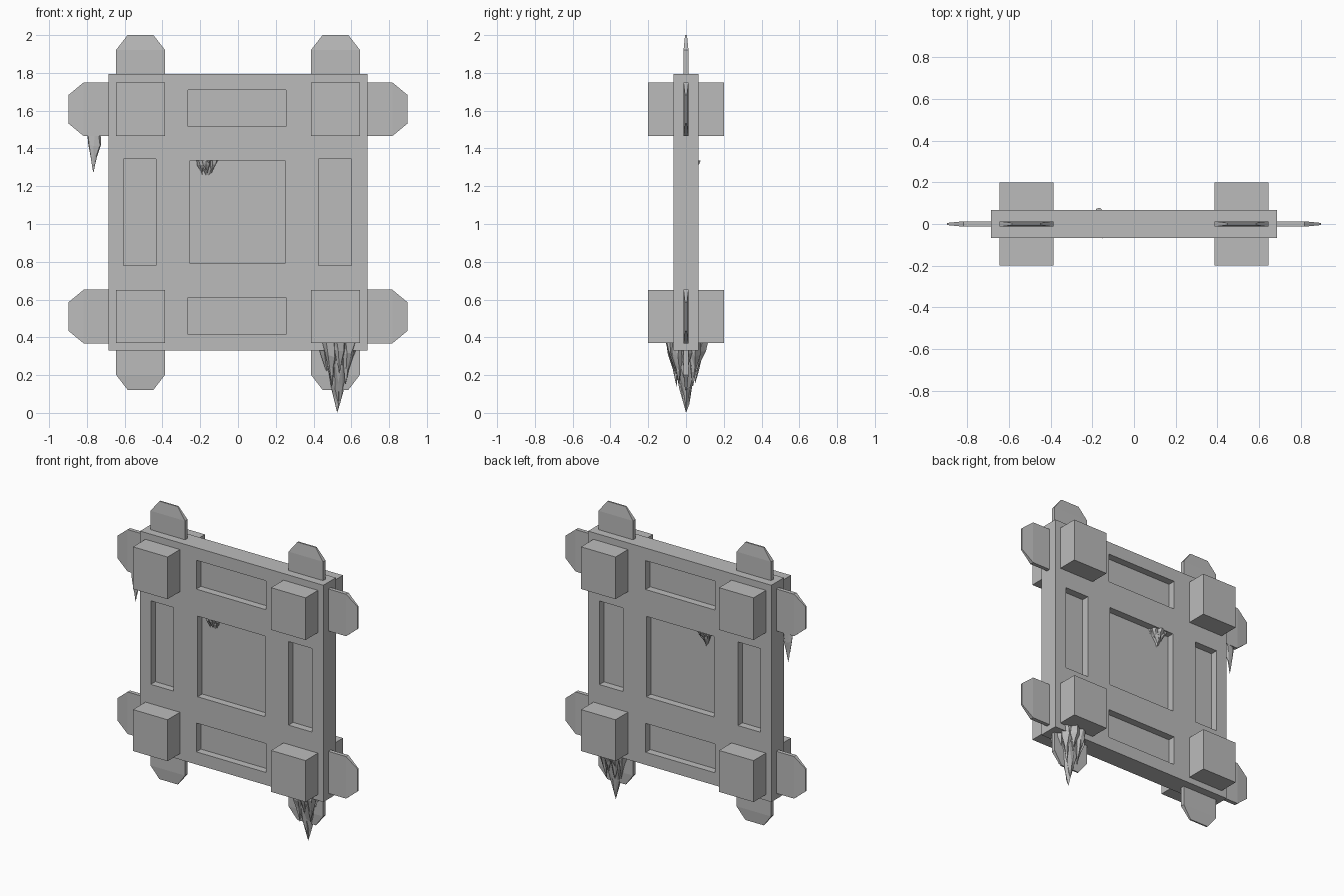
import bpy, bmesh, math, random
from mathutils import Vector

random.seed(4)
cube = bpy.data.objects.get("Cube")
if cube:
    bpy.data.objects.remove(cube, do_unlink=True)

stone = bpy.data.materials.new("grey_stone")
stone.use_nodes = True
GREY = (0.5, 0.5, 0.5, 1)
stone.diffuse_color = GREY
stone.node_tree.nodes["Principled BSDF"].inputs["Base Color"].default_value = GREY


def finish(bm, name):
    bmesh.ops.recalc_face_normals(bm, faces=bm.faces)
    mesh = bpy.data.meshes.new(name)
    bm.to_mesh(mesh)
    bm.free()
    mesh.materials.append(stone)
    obj = bpy.data.objects.new(name, mesh)
    bpy.context.collection.objects.link(obj)
    return obj


def add_box(bm, x0, x1, y0, y1, z0, z1):
    verts = bmesh.ops.create_cube(bm, size=1)["verts"]
    for v in verts:
        v.co = ((x0 + x1) / 2 + v.co.x * (x1 - x0),
                (y0 + y1) / 2 + v.co.y * (y1 - y0),
                (z0 + z1) / 2 + v.co.z * (z1 - z0))


# Main slab with recessed panels on both faces
X, Y, Z0, Z1 = 0.685, 0.067, 0.33, 1.795
bm = bmesh.new()
add_box(bm, -X, X, -Y, Y, Z0, Z1)
slab = finish(bm, "slab")

recesses = [(-0.255, 0.25, 0.79, 1.335),
            (-0.265, 0.255, 1.515, 1.71), (-0.265, 0.255, 0.415, 0.61),
            (-0.605, -0.435, 0.78, 1.345), (0.425, 0.6, 0.78, 1.345)]
bm = bmesh.new()
for x0, x1, z0, z1 in recesses:
    add_box(bm, x0, x1, 0.018, 0.2, z0, z1)
    add_box(bm, x0, x1, -0.2, -0.018, z0, z1)
cutter = finish(bm, "recess_cutter")
cutter.hide_render = True
mod = slab.modifiers.new("recesses", "BOOLEAN")
mod.operation = "DIFFERENCE"
mod.solver = "EXACT"
mod.object = cutter
bpy.context.view_layer.objects.active = slab
bpy.ops.object.modifier_apply(modifier=mod.name)
bpy.data.objects.remove(cutter, do_unlink=True)


# Thin tab with chamfered corners and a tapering edge
def tab(name, root, out, half_width, length):
    out = Vector(out)
    side = Vector((out.z, 0, -out.x))
    rows = [(-0.05, half_width, 0.013),
            (length * 0.62, half_width, 0.013),
            (length, half_width * 0.53, 0.005)]
    bm = bmesh.new()
    rings = []
    for d, w, t in rows:
        rings.append([bm.verts.new(Vector(root) + out * d + side * s * w + Vector((0, k * t, 0)))
                      for s, k in ((-1, -1), (1, -1), (1, 1), (-1, 1))])
    for a, b in zip(rings, rings[1:]):
        for i in range(4):
            j = (i + 1) % 4
            bm.faces.new((a[i], a[j], b[j], b[i]))
    bm.faces.new(rings[0])
    bm.faces.new(rings[-1])
    finish(bm, name)


# Corner blocks through the slab, and the tabs beside them
for side, sx in (("right", -1), ("left", 1)):
    for level, z0, z1 in (("lower", 0.37, 0.65), ("upper", 1.465, 1.75)):
        bm = bmesh.new()
        xs = sorted((sx * 0.387, sx * 0.645))
        add_box(bm, *xs, -0.2, 0.2, z0, z1)
        finish(bm, f"{level}_{side}_block")
        tab(f"{level}_{side}_side_tab", (sx * X, 0, (z0 + z1) / 2), (sx, 0, 0), 0.142, 0.213)
    tab(f"{side}_top_tab", (sx * 0.516, 0, Z1), (0, 0, 1), 0.129, 0.205)
    tab(f"{side}_bottom_tab", (sx * 0.516, 0, Z0), (0, 0, -1), 0.129, 0.208)


# Jagged hanging spike: uneven rings narrowing to a tip
def add_spike(bm, base, tip, radius, sides=7, flat=1.0):
    base, tip = Vector(base), Vector(tip)
    rings = []
    for t, r in ((0, 1), (0.3, 0.85), (0.6, 0.45), (0.82, 0.2)):
        c = base.lerp(tip, t)
        ring = []
        for i in range(sides):
            a = math.tau * (i + 0.5 * random.random()) / sides
            rr = radius * r * random.uniform(0.75, 1.1)
            dz = 0 if t == 0 else random.uniform(-0.06, 0.06) * (base.z - tip.z)
            ring.append(bm.verts.new(c + Vector((rr * math.cos(a), rr * flat * math.sin(a), dz))))
        rings.append(ring)
    end = bm.verts.new(tip)
    for a, b in zip(rings, rings[1:]):
        for i in range(sides):
            j = (i + 1) % sides
            bm.faces.new((a[i], a[j], b[j]))
            bm.faces.new((a[i], b[j], b[i]))
    for i in range(sides):
        bm.faces.new((rings[-1][i], rings[-1][(i + 1) % sides], end))
    bm.faces.new(rings[0])


# Cluster: a long middle spike ringed by shorter ones
def cluster(name, centre, top, bottom, radius, count):
    cx, cy = centre
    h = top - bottom
    bm = bmesh.new()
    add_spike(bm, (cx, cy, top), (cx, cy, bottom), radius * 0.72, 9)
    for i in range(count):
        a = math.tau * i / count
        ux, uy = math.cos(a), math.sin(a)
        r = radius * 0.7
        drop = h * random.uniform(0.4, 0.66)
        add_spike(bm, (cx + ux * r, cy + uy * r, top),
                  (cx + ux * r * 0.72, cy + uy * r * 0.72, top - drop), radius * 0.34, 6)
    finish(bm, name)


cluster("large_hanging_spikes", (0.525, 0), 0.375, 0.0, 0.112, 9)
cluster("small_hanging_spikes", (-0.165, 0.004), 1.337, 1.19, 0.071, 8)

# Single flattened spike under the upper right tab
bm = bmesh.new()
add_spike(bm, (-0.762, 0, 1.475), (-0.765, 0, 1.27), 0.043, 7, 0.32)
finish(bm, "thin_hanging_spike")
